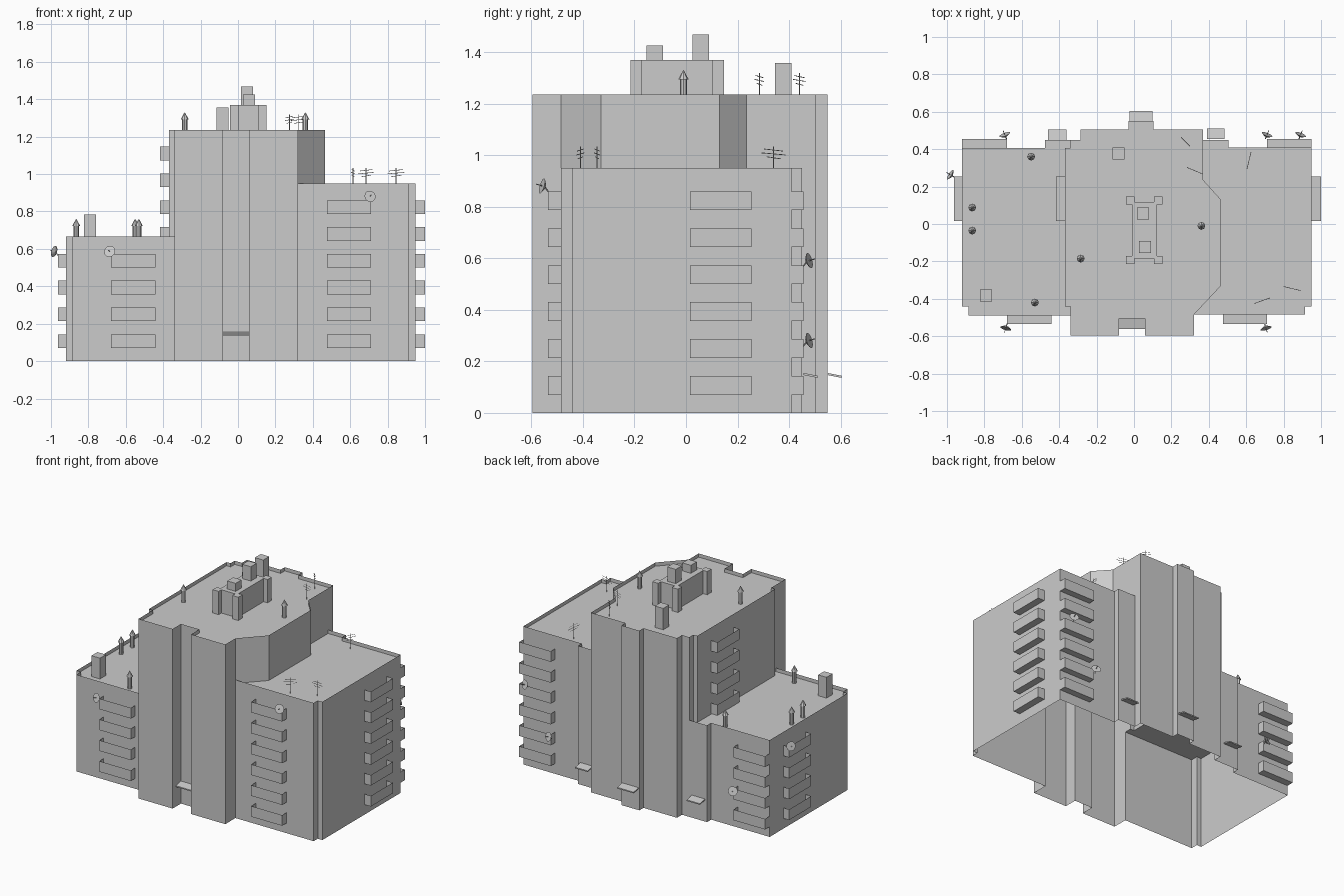
import bpy, bmesh
from math import atan2
from mathutils import Vector, Matrix

if "Cube" in bpy.data.objects:
    bpy.data.objects.remove(bpy.data.objects["Cube"])


def finish(name, bm):
    me = bpy.data.meshes.new(name)
    bm.to_mesh(me)
    bm.free()
    ob = bpy.data.objects.new(name, me)
    bpy.context.collection.objects.link(ob)
    return ob


def wall(bm, pts, z0, z1):
    # outward-facing sheet along a counter-clockwise plan line
    for a, b in zip(pts, pts[1:]):
        bm.faces.new([bm.verts.new(p) for p in
                      ((*a, z0), (*b, z0), (*b, z1), (*a, z1))])


def deck(bm, pts, z):
    bm.faces.new([bm.verts.new((x, y, z)) for x, y in pts])


def weld(bm):
    bmesh.ops.remove_doubles(bm, verts=bm.verts, dist=1e-4)


def box(bm, x0, x1, y0, y1, z0, z1):
    m = Matrix.Translation(((x0 + x1) / 2, (y0 + y1) / 2, (z0 + z1) / 2)) @ \
        Matrix.Diagonal((x1 - x0, y1 - y0, z1 - z0, 1))
    return bmesh.ops.create_cube(bm, size=1, matrix=m)["verts"]


def cone(bm, r0, r1, p0, p1, n, caps=True):
    p0, p1 = Vector(p0), Vector(p1)
    d = p1 - p0
    m = Matrix.Translation((p0 + p1) / 2) @ d.to_track_quat('Z', 'Y').to_matrix().to_4x4()
    bmesh.ops.create_cone(bm, cap_ends=caps, segments=n, radius1=r0, radius2=r1,
                          depth=d.length, matrix=m)


LOW, MID, TOP, LIP = 0.665, 0.95, 1.235, 0.025

# plan lines, counter-clockwise
t_front = [(-.34, -.49), (-.34, -.595), (-.08, -.595), (-.08, -.505),
           (.06, -.505), (.06, -.595), (.32, -.595), (.32, -.485)]
t_right = [(.32, -.485), (.465, -.33), (.465, .13), (.37, .235), (.37, .45)]
t_back = [(.37, .45), (.37, .505), (.105, .505), (.105, .55), (-.03, .55),
          (-.03, .505), (-.285, .505), (-.285, .45), (-.34, .45)]
t_left = [(-.34, .45), (-.34, .405), (-.37, .405), (-.37, -.44), (-.34, -.44), (-.34, -.49)]
w_right = [(.32, -.485), (.915, -.485), (.915, -.44), (.95, -.44), (.95, .41),
           (.505, .41), (.505, .45), (.37, .45)]
w_left = [(-.34, .45), (-.475, .45), (-.475, .405), (-.92, .405), (-.92, -.44),
          (-.885, -.44), (-.885, -.49), (-.34, -.49)]

# central tower, open underneath
bm = bmesh.new()
wall(bm, t_front, 0, TOP)
wall(bm, t_back, 0, TOP)
wall(bm, t_right, MID - LIP, TOP)
wall(bm, t_left, LOW - LIP, TOP)
deck(bm, t_front[:-1] + t_right[:-1] + t_back[:-1] + t_left[:-1], TOP - LIP)
weld(bm)
finish("tower", bm)

# side wings
for name, line, inner, h in (("right_wing", w_right, t_right, MID),
                             ("left_wing", w_left, t_left, LOW)):
    bm = bmesh.new()
    wall(bm, line, 0, h)
    deck(bm, line + inner[::-1][1:-1], h - LIP)
    weld(bm)
    finish(name, bm)

# rooftop penthouse with four corner piers
bm = bmesh.new()
x0, x1, y0, y1, c, i = -.042, .153, -.215, .148, .045, .03
plan = [(x0, y0), (x0 + c, y0), (x0 + c, y0 + i), (x1 - c, y0 + i), (x1 - c, y0),
        (x1, y0), (x1, y0 + c), (x1 - i, y0 + c), (x1 - i, y1 - c), (x1, y1 - c),
        (x1, y1), (x1 - c, y1), (x1 - c, y1 - i), (x0 + c, y1 - i), (x0 + c, y1),
        (x0, y1), (x0, y1 - c), (x0 + i, y1 - c), (x0 + i, y0 + c), (x0, y0 + c)]
wall(bm, plan + plan[:1], TOP - LIP, 1.37)
deck(bm, plan, 1.37)
weld(bm)
finish("penthouse", bm)

# chimney blocks
bm = bmesh.new()
for x, y, a, b in ((.048, .057, 1.37, 1.468), (.058, -.122, 1.37, 1.425),
                   (-.082, .378, TOP - LIP, 1.357), (-.792, -.382, LOW - LIP, .783)):
    box(bm, x - .032, x + .032, y - .032, y + .032, a, b)
finish("chimneys", bm)

# balconies: floor and three parapet sheets, open above and towards the wall
STEP = .1433


def balconies(name, x0, x1, y0, y1, back, first, last):
    bm = bmesh.new()
    back = Vector(back)
    for k in range(first, last):
        z = .07 + STEP * k
        box(bm, x0, x1, y0, y1, z, z + .073)
    bm.normal_update()
    gone = [f for f in bm.faces if f.normal.z > .9 or f.normal.dot(back) > .9]
    bmesh.ops.delete(bm, geom=gone, context='FACES')
    finish(name, bm)


balconies("right_wing_front_balconies", .475, .71, -.535, -.485, (0, 1, 0), 0, 6)
balconies("right_wing_side_balconies", .95, 1.0, .015, .255, (-1, 0, 0), 0, 6)
balconies("right_wing_back_balconies", .71, .95, .41, .455, (0, -1, 0), 0, 6)
balconies("left_wing_front_balconies", -.68, -.44, -.535, -.49, (0, 1, 0), 0, 4)
balconies("left_wing_side_balconies", -.963, -.92, .015, .255, (1, 0, 0), 0, 4)
balconies("left_wing_back_balconies", -.92, -.68, .405, .455, (0, -1, 0), 0, 4)
balconies("tower_side_balconies", -.417, -.37, .015, .255, (1, 0, 0), 4, 8)

# sloping entrance canopies
bm = bmesh.new()
for x0, x1, y, s in ((-.08, .06, -.505, -1), (-.025, .10, .548, 1),
                     (-.46, -.36, .45, 1), (.39, .485, .455, 1)):
    ye = y + s * .056
    for v in box(bm, x0, x1, min(y, ye), max(y, ye), .147, .155):
        if abs(v.co.y - ye) < 1e-3:
            v.co.z -= .011
finish("canopies", bm)

# roof vents with conical caps
bm = bmesh.new()
for x, y, z in ((-.865, .088, LOW), (-.865, -.035, LOW), (-.55, .36, LOW),
                (-.53, -.42, LOW), (-.285, -.185, TOP), (.36, -.01, TOP)):
    cone(bm, .014, .014, (x, y, z - LIP), (x, y, z + .06), 8)
    cone(bm, .021, .001, (x, y, z + .058), (x, y, z + .095), 8)
finish("roof_vents", bm)

# aerials: mast with stacked cross bars
bm = bmesh.new()
for x, y, z, dx, dy in ((.275, .44, TOP, .024, -.024), (.325, .285, TOP, .043, -.018),
                        (.615, .34, MID, -.011, -.046), (.845, -.345, MID, .046, -.011),
                        (.685, -.41, MID, .042, .015)):
    cone(bm, .002, .002, (x, y, z - LIP), (x, y, z + .083), 4)
    for h, k in ((.04, .6), (.055, 1), (.07, .8)):
        cone(bm, .0015, .0015, (x - dx * k, y - dy * k, z + h - .004),
             (x + dx * k, y + dy * k, z + h + .004), 4)
finish("aerials", bm)

# satellite dishes on balcony rails
bm = bmesh.new()
for x, y, z, d in ((-.98, .262, .585, (-.8, .5, .25)), (-.685, -.555, .585, (-.3, -1, .3)),
                   (.705, -.555, .88, (.3, -1, .3)), (-.69, .475, .28, (-.4, 1, .3)),
                   (.71, .475, .28, (.4, 1, .3)), (.89, .475, .59, (.4, 1, .3))):
    p, d = Vector((x, y, z)), Vector(d).normalized()
    cone(bm, .012, .031, p - d * .008, p + d * .004, 12)
    cone(bm, .002, .002, p, p + d * .028, 4)
    cone(bm, .003, .003, p - d * .006, p - d * .022 - Vector((0, 0, .015)), 4)
finish("satellite_dishes", bm)
